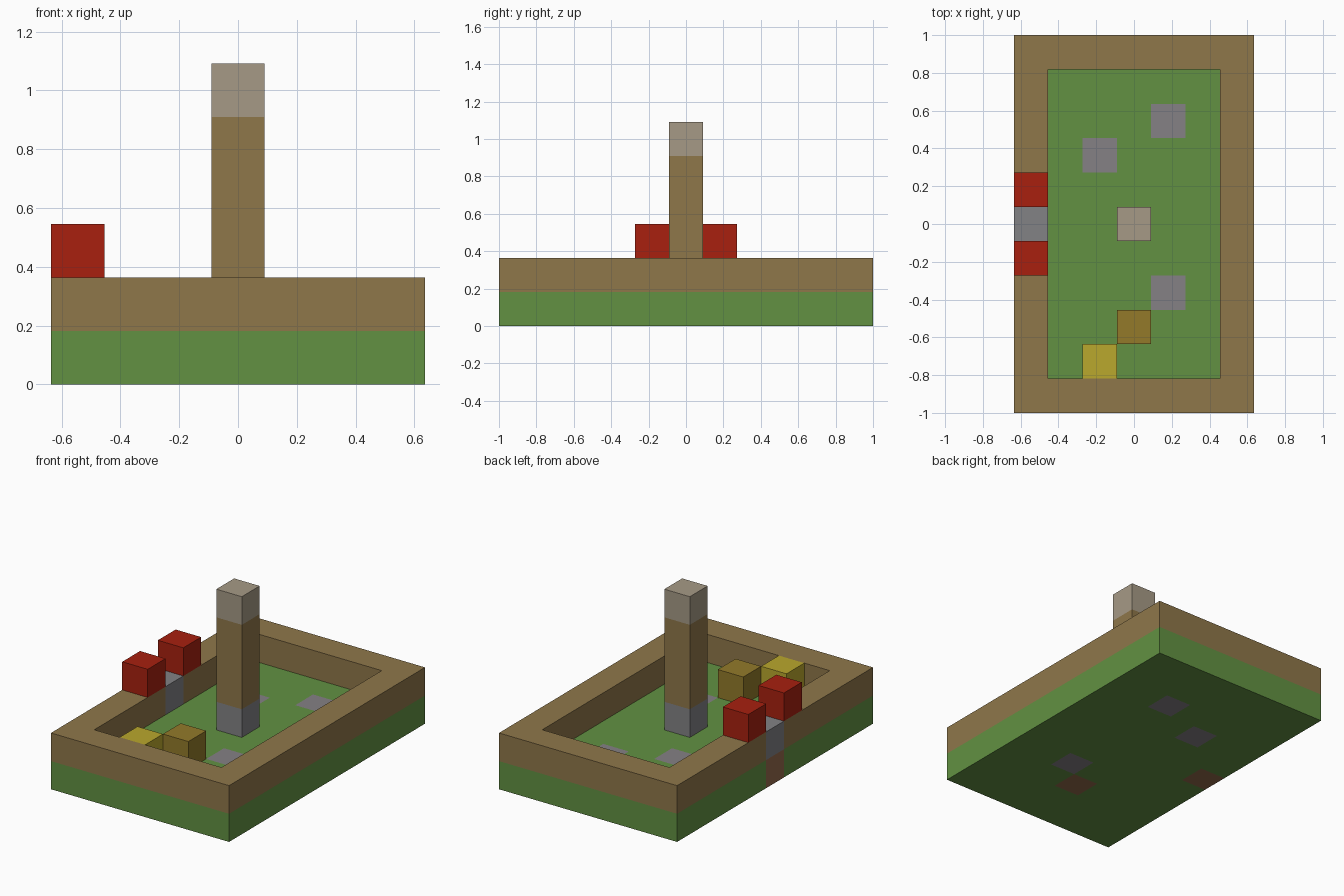
import bpy
import bmesh
from mathutils import Matrix, Vector

if "Cube" in bpy.data.objects:
    bpy.data.objects.remove(bpy.data.objects["Cube"], do_unlink=True)

U = 2 / 11          # edge of one block
NX, NY = 7, 11      # footprint in blocks


def material(name, hex_colour):
    def linear(c):
        return c / 12.92 if c <= 0.04045 else ((c + 0.055) / 1.055) ** 2.4
    rgb = [linear(int(hex_colour[k:k + 2], 16) / 255) for k in (0, 2, 4)]
    mat = bpy.data.materials.new(name)
    mat.use_nodes = True
    mat.diffuse_color = (*rgb, 1)
    bsdf = next(n for n in mat.node_tree.nodes if n.type == 'BSDF_PRINCIPLED')
    bsdf.inputs["Base Color"].default_value = (*rgb, 1)
    return mat


grass = material("grass green", "629142")
wood = material("plank brown", "8f774a")
dirt = material("dirt brown", "946a4c")
stone = material("stone grey", "828285")
gravel = material("gravel grey", "858185")
pale = material("pale stone", "a69a86")
red = material("red", "a8200f")
gold = material("dark gold", "937a2a")
yellow = material("yellow", "baa82d")


def add_object(name, bm, mats):
    mesh = bpy.data.meshes.new(name)
    bm.to_mesh(mesh)
    bm.free()
    for m in mats:
        mesh.materials.append(m)
    obj = bpy.data.objects.new(name, mesh)
    bpy.context.collection.objects.link(obj)
    return obj


def block(name, i, j, level, mat, height=1):
    """Stack of blocks at cell (i, j), counted from the centre cell."""
    bm = bmesh.ops.create_cube
    b = bmesh.new()
    bm(b, size=U)
    bmesh.ops.scale(b, vec=(1, 1, height), verts=b.verts)
    bmesh.ops.translate(b, vec=Vector((i, j, level + height / 2)) * U, verts=b.verts)
    return add_object(name, b, [mat])


def layer(name, level, base, special, keep=lambda i, j: True):
    """One-block-thick layer of cells; special maps a cell to another material."""
    mats = [base] + list(dict.fromkeys(special.values()))
    bm = bmesh.new()
    bmesh.ops.create_grid(bm, x_segments=NX, y_segments=NY, size=0.5,
                          matrix=Matrix.Diagonal((NX * U, NY * U, 1, 1)))
    bmesh.ops.translate(bm, vec=(0, 0, level * U), verts=bm.verts)
    unwanted = []
    for f in bm.faces:
        c = f.calc_center_median() / U
        cell = (round(c.x), round(c.y))
        f.material_index = mats.index(special.get(cell, base))
        if not keep(*cell):
            unwanted.append(f)
    bmesh.ops.delete(bm, geom=unwanted, context='FACES')
    solid = add_object(name, bm, mats).modifiers.new("thickness", 'SOLIDIFY')
    solid.thickness = U
    solid.offset = 1


# Lawn with stepping stones and dirt cells, then the surrounding wall
layer("lawn", 0, grass, {(1, 3): gravel, (-1, 2): gravel, (1, -2): gravel,
                         (0, -3): dirt, (-3, 0): dirt})
layer("wall", 1, wood, {(-3, 0): stone},
      keep=lambda i, j: abs(i) == NX // 2 or abs(j) == NY // 2)

# Central pillar
block("pillar_base", 0, 0, 1, stone)
block("pillar_shaft", 0, 0, 2, wood, height=3)
block("pillar_cap", 0, 0, 5, pale)

# Gate posts on the wall
for side, j in (("front", -1), ("back", 1)):
    block("gate_post_" + side, -3, j, 2, red)

# Loose blocks on the lawn
block("gold_block", 0, -3, 1, gold)
block("yellow_block", -1, -4, 1, yellow)
